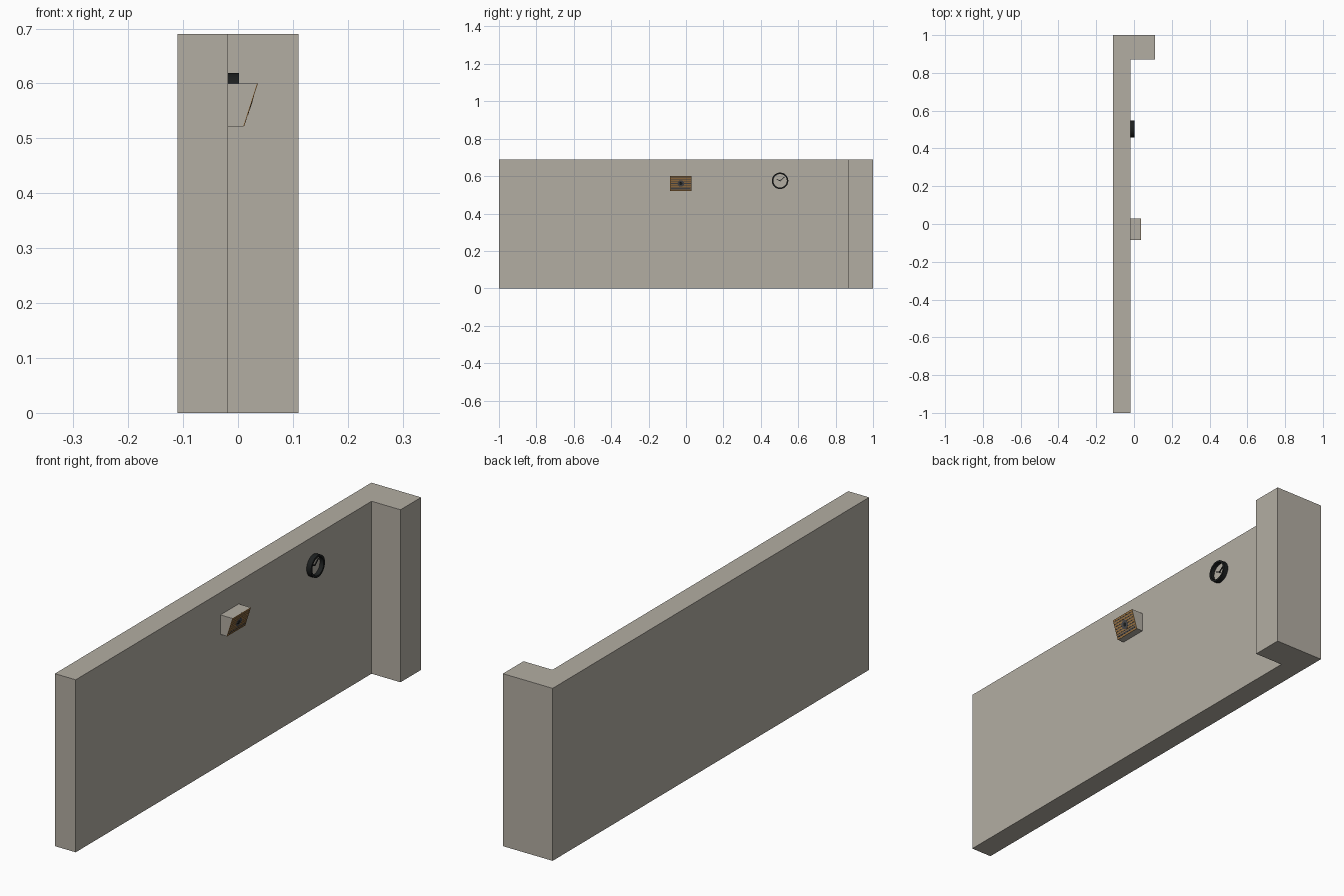
import bpy, bmesh, math
from mathutils import Vector, Matrix

if "Cube" in bpy.data.objects:
    bpy.data.objects.remove(bpy.data.objects["Cube"])


def material(name, rgb):
    m = bpy.data.materials.new(name)
    m.diffuse_color = (*rgb, 1)
    m.use_nodes = True
    m.node_tree.nodes["Principled BSDF"].inputs["Base Color"].default_value = m.diffuse_color
    return m


PLASTER = material("warm_grey_plaster", (0.45, 0.42, 0.365))
WOOD = material("tan_wood", (0.36, 0.19, 0.06))
BLACK = material("near_black", (0.012, 0.014, 0.014))
GREY = material("dark_grey", (0.07, 0.07, 0.075))


def finish(name, bm, mat, matrix=None, smooth=False):
    if matrix:
        bm.transform(matrix)
    bmesh.ops.recalc_face_normals(bm, faces=bm.faces)
    me = bpy.data.meshes.new(name)
    bm.to_mesh(me)
    bm.free()
    me.materials.append(mat)
    ob = bpy.data.objects.new(name, me)
    bpy.context.collection.objects.link(ob)
    if smooth:
        bpy.context.view_layer.objects.active = ob
        ob.select_set(True)
        bpy.ops.object.shade_smooth_by_angle()
        ob.select_set(False)
    return ob


def prism(name, pts, depth, mat):
    """Extrude a closed 3D outline along a vector."""
    bm = bmesh.new()
    f = bm.faces.new([bm.verts.new(p) for p in pts])
    r = bmesh.ops.extrude_face_region(bm, geom=[f])
    bmesh.ops.translate(bm, vec=depth,
                        verts=[v for v in r["geom"] if isinstance(v, bmesh.types.BMVert)])
    return finish(name, bm, mat)


def box(name, centre, size, mat, matrix=None):
    bm = bmesh.new()
    bmesh.ops.create_cube(bm, size=1, matrix=Matrix.Translation(centre) @ Matrix.Diagonal((*size, 1)))
    return finish(name, bm, mat, matrix)


def ring(name, r_in, r_out, d0, d1, mat, matrix, n=40):
    """Ring, or disc when r_in is 0; axis along local z."""
    bm = bmesh.new()
    if r_in == 0:
        bmesh.ops.create_cone(bm, cap_ends=True, segments=n, radius1=r_out, radius2=r_out,
                              depth=d1 - d0, matrix=Matrix.Translation((0, 0, (d0 + d1) / 2)))
    else:
        loops = [[bm.verts.new((r * math.cos(2 * math.pi * i / n), r * math.sin(2 * math.pi * i / n), z))
                  for r, z in ((r_in, d0), (r_out, d0), (r_out, d1), (r_in, d1))] for i in range(n)]
        for i in range(n):
            a, b = loops[i], loops[(i + 1) % n]
            for k in range(4):
                bm.faces.new((a[k], a[(k + 1) % 4], b[(k + 1) % 4], b[k]))
    return finish(name, bm, mat, matrix, True)


def frame(origin, up):
    """Local x = world y, local y = up, local z = outward."""
    x = Vector((0, 1, 0))
    up = Vector(up).normalized()
    m = Matrix((x, up, x.cross(up))).transposed().to_4x4()
    return Matrix.Translation(origin) @ m


WX = -0.018  # visible wall surface

# L-shaped wall
prism("wall", [(x, y, 0) for x, y in ((-0.11, -1), (WX, -1), (WX, 0.87), (0.11, 0.87),
                                      (0.11, 1), (-0.11, 1))], (0, 0, 0.69), PLASTER)

# Sloped speaker cabinet
Y0, Y1 = -0.085, 0.03
prism("speaker_cabinet", [(x, Y0, z) for x, z in ((WX, 0.522), (0.0095, 0.522), (0.0345, 0.60), (WX, 0.60))],
      (0, Y1 - Y0, 0), PLASTER)

# Wooden slats and frame on the sloped front
S = frame((0.022, (Y0 + Y1) / 2, 0.561), (0.025, 0, 0.078))
W, H = Y1 - Y0, 0.0818
box("speaker_backing", (0, 0, 0.0004), (W - 0.004, H - 0.004, 0.0006), GREY, S)
for s in (-1, 1):
    box("grille_side", (s * (W / 2 - 0.002), 0, 0.0008), (0.004, H, 0.0016), WOOD, S)
COUNT = 8
for i in range(COUNT):
    v = -H / 2 + 0.0035 + i * (H - 0.007) / (COUNT - 1)
    box("grille_slat", (0, v, 0.0008), (W, 0.007, 0.0016), WOOD, S)

# Speaker cone emblem and lower dark slot
ring("speaker_disc", 0, 0.018, 0, 0.0021, GREY, S, 24)
ring("speaker_centre", 0, 0.008, 0, 0.0024, BLACK, S, 24)
box("lower_slot", (0, -0.029, 0.0009), (W - 0.01, 0.005, 0.002), GREY, S)

# Round wall clock
C = frame((WX, 0.503, 0.575), (0, 0, 1))
ring("clock_rim", 0.036, 0.044, -0.001, 0.020, BLACK, C)
ring("clock_face", 0, 0.0365, -0.001, 0.003, PLASTER, C)
ring("clock_hub", 0, 0.003, 0.003, 0.0075, BLACK, C, 16)
for name, angle, length in (("minute_hand", -50, 0.030), ("hour_hand", 65, 0.022)):
    box(name, (0, length / 2, 0.006), (0.004, length, 0.002), BLACK,
        C @ Matrix.Rotation(math.radians(angle), 4, 'Z'))
